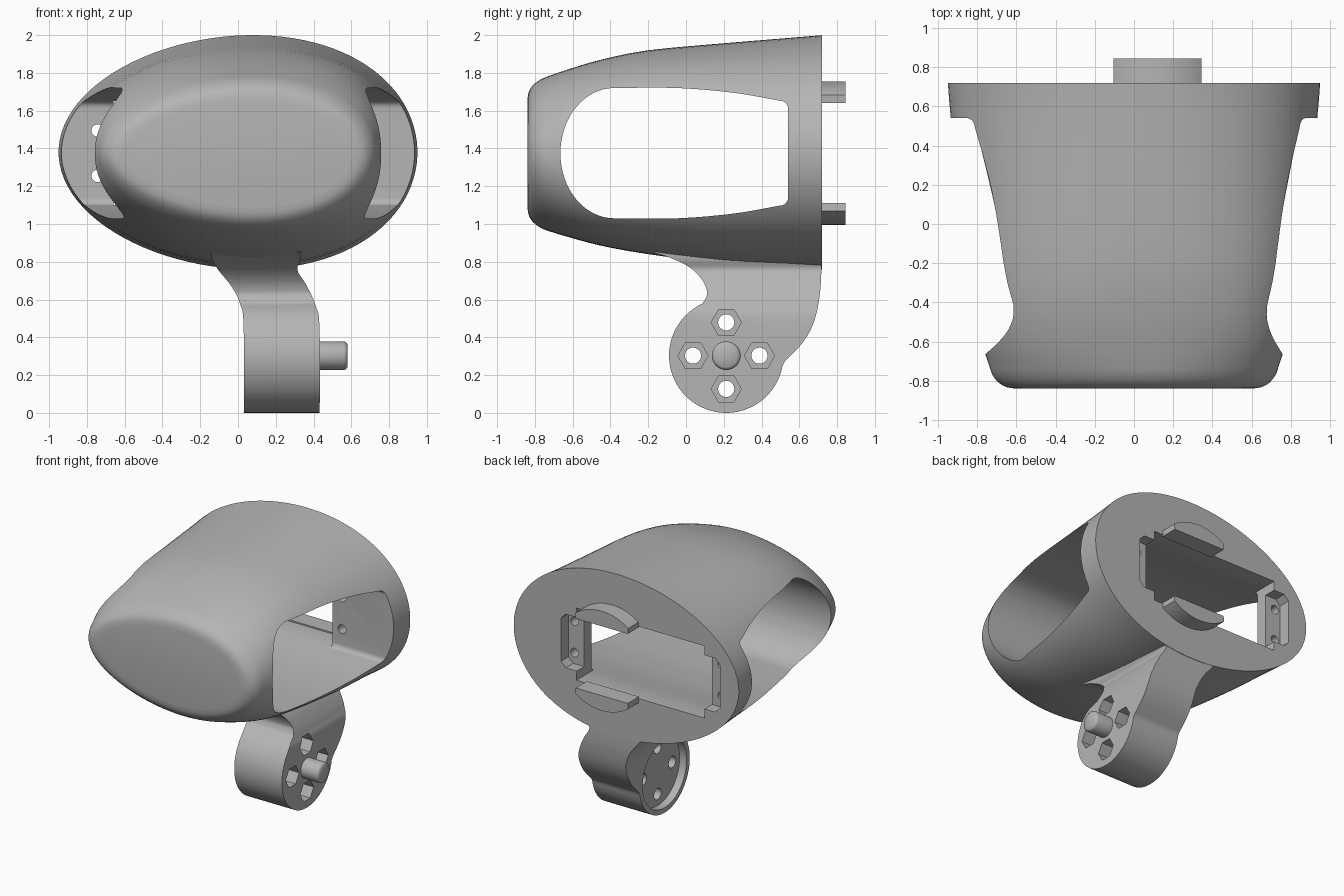
import bpy, bmesh, math
from mathutils import Vector

if "Cube" in bpy.data.objects:
    bpy.data.objects.remove(bpy.data.objects["Cube"], do_unlink=True)

grey = bpy.data.materials.new("plain grey")
grey.use_nodes = True
GREY = (0.46, 0.46, 0.46, 1)
grey.diffuse_color = GREY
grey.node_tree.nodes["Principled BSDF"].inputs["Base Color"].default_value = GREY


def finish(name, bm):
    bmesh.ops.recalc_face_normals(bm, faces=bm.faces)
    mesh = bpy.data.meshes.new(name)
    bm.to_mesh(mesh)
    bm.free()
    mesh.materials.append(grey)
    ob = bpy.data.objects.new(name, mesh)
    bpy.context.collection.objects.link(ob)
    return ob


def prism(name, pts, axis, lo, hi):
    """Extrude an outline along x (points are y, z) or y (points are x, z)."""
    bm = bmesh.new()
    place = (lambda p: (lo, p[0], p[1])) if axis == "X" else (lambda p: (p[0], lo, p[1]))
    face = bm.faces.new([bm.verts.new(place(p)) for p in pts])
    out = bmesh.ops.extrude_face_region(bm, geom=[face])["geom"]
    step = Vector((hi - lo, 0, 0)) if axis == "X" else Vector((0, hi - lo, 0))
    bmesh.ops.translate(bm, vec=step, verts=[g for g in out if isinstance(g, bmesh.types.BMVert)])
    return finish(name, bm)


def loft(name, loops):
    """Skin a row of closed point loops and cap both ends."""
    bm = bmesh.new()
    rings = [[bm.verts.new(p) for p in loop] for loop in loops]
    for r, s in zip(rings, rings[1:]):
        for i in range(len(r)):
            j = (i + 1) % len(r)
            bm.faces.new((r[i], r[j], s[j], s[i]))
    bm.faces.new(rings[0])
    bm.faces.new(rings[-1])
    return finish(name, bm)


def arc(cx, cy, rx, ry, start, end, n):
    angles = [math.radians(start + (end - start) * i / n) for i in range(n + 1)]
    return [(cx + rx * math.cos(a), cy + ry * math.sin(a)) for a in angles]


def circle(cx, cy, r, n=32):
    return arc(cx, cy, r, r, 0, 360, n)[:-1]


def rect(x0, x1, z0, z1, c=0.0):
    """Rectangle, with chamfered corners if c is given."""
    if not c:
        return [(x0, z0), (x1, z0), (x1, z1), (x0, z1)]
    return [(x0 + c, z0), (x1 - c, z0), (x1, z0 + c), (x1, z1 - c),
            (x1 - c, z1), (x0 + c, z1), (x0, z1 - c), (x0, z0 + c)]


def spline(pts, n=6):
    """Smooth curve through a few points of any dimension."""
    p = [Vector(q) for q in [pts[0]] + pts + [pts[-1]]]
    out = []
    for a, b, c, d in zip(p, p[1:], p[2:], p[3:]):
        for i in range(n):
            t = i / n
            q = 0.5 * (2 * b + (c - a) * t + (2 * a - 5 * b + 4 * c - d) * t * t
                       + (3 * b - a - 3 * c + d) * t ** 3)
            out.append(tuple(q))
    return out + [tuple(pts[-1])]


def boolean(target, tool, operation="DIFFERENCE"):
    mod = target.modifiers.new("cut", "BOOLEAN")
    mod.operation, mod.object, mod.solver = operation, tool, "EXACT"
    bpy.context.view_layer.objects.active = target
    bpy.ops.object.modifier_apply(modifier=mod.name)
    bpy.data.objects.remove(tool, do_unlink=True)


def smooth(ob, angle=30):
    bpy.ops.object.select_all(action="DESELECT")
    ob.select_set(True)
    bpy.context.view_layer.objects.active = ob
    bpy.ops.object.shade_smooth_by_angle(angle=math.radians(angle))


def oval(y, a, low, high, fullness):
    """Oval section whose top and bottom lean towards the left side."""
    ring = []
    for i in range(96):
        t = math.tau * (i + .5) / 96
        c, s = math.cos(t), math.sin(t)
        x = a * math.copysign(abs(c) ** (2 / fullness), c) + .08 * s * s
        z = (low + high) / 2 + (high - low) / 2 * math.copysign(abs(s) ** (2 / fullness), s)
        ring.append((x, y, z))
    return ring


# Housing: ovals lofted from back to nose (y, half width, bottom, top, fullness)
stations = [(.72, .95, .76, 2.0, 2), (.54, .935, .77, 1.985, 2), (.2, .895, .79, 1.957, 2.1),
            (-.2, .845, .84, 1.92, 2.25), (-.45, .80, .885, 1.87, 2.35), (-.62, .77, .93, 1.82, 2.25),
            (-.72, .74, .96, 1.786, 2.1), (-.77, .722, .98, 1.765, 2), (-.81, .69, 1.01, 1.735, 1.95),
            (-.832, .65, 1.045, 1.70, 1.95), (-.84, .60, 1.09, 1.655, 1.95)]
housing = loft("housing", [oval(*s) for s in spline(stations, 3)])

# Side-to-side window with a round front end and a narrowing back
roof = spline([(-.38, 1.72), (-.05, 1.72), (.25, 1.695), (.50, 1.652)])
corner = arc(.50, 1.612, .04, .04, 75, 0, 5)
upper = roof + corner
lower = [(y, 2.75 - z) for y, z in reversed(upper)]
front_end = arc(-.38, 1.375, .285, .345, 270, 90, 32)[1:-1]
boolean(housing, prism("window_cutter", upper + lower + front_end, "X", -1.2, 1.2))

# Back opening with recessed pockets and screw holes at both ends
boolean(housing, prism("opening_cutter", rect(-.66, .42, 1.10, 1.65), "Y", .4, .9))
boolean(housing, prism("pocket_cutter", rect(-.79, .55, 1.17, 1.58, .04), "Y", .63, .9))
for x in (-.743, .50):
    for z in (1.255, 1.495):
        boolean(housing, prism("screw_cutter", circle(x, z, .033, 20), "Y", .4, .9))
smooth(housing)

# Locating lips on the back, clipped round segments
for name, s in (("upper_lip", 1), ("lower_lip", -1)):
    curve = arc(.12, 0, .38, .38, 54, 126, 20)
    outline = [(x, 1.375 + s * z) for x, z in curve]
    outline += [(-.10, 1.375 + s * .265), (.34, 1.375 + s * .265)]
    smooth(prism(name, outline, "Y", .71, .845))

# Mounting arm: side outline intersected with front outline
HUB_Y, HUB_Z = .213, .303
side = arc(HUB_Y, HUB_Z, .303, .303, 115, 350, 56)
side += spline([(.522, .27), (.62, .375), (.68, .49), (.71, .64), (.718, .80)])
side += [(.70, .9), (-.2, .9)]
side += spline([(-.17, .848), (-.08, .82), (.02, .77), (.085, .705), (.112, .64), (.10, .598)])
left_edge = spline([(.03, -.1), (.03, .45), (.01, .58), (-.035, .67), (-.11, .765), (-.14, .83), (-.14, .95)])
right_edge = spline([(.34, .95), (.33, .82), (.315, .755), (.36, .68), (.41, .57), (.432, .44), (.432, -.1)])
arm = prism("mounting_arm", side, "X", -.5, .8)
boolean(arm, prism("arm_shape", left_edge + right_edge, "Y", -.6, 1.1), "INTERSECT")

# Cup on one side, hexagonal nut pockets and bolt holes on the other
boolean(arm, prism("cup_cutter", circle(HUB_Y, HUB_Z, .265, 48), "X", -.1, .09))
for dy, dz in ((.176, 0), (-.176, 0), (0, .176), (0, -.176)):
    y, z = HUB_Y + dy, HUB_Z + dz
    boolean(arm, prism("nut_cutter", circle(y, z, .08, 6), "X", .33, .6))
    boolean(arm, prism("bolt_cutter", circle(y, z, .043, 24), "X", -.1, .6))
smooth(arm, 40)

# Pivot pin with a rounded tip
pin_steps = ((.40, .076), (.56, .076), (.572, .072), (.58, .06))
pin = loft("pivot_pin", [[(x, y, z) for y, z in circle(HUB_Y, HUB_Z, r)] for x, r in pin_steps])
smooth(pin, 50)
